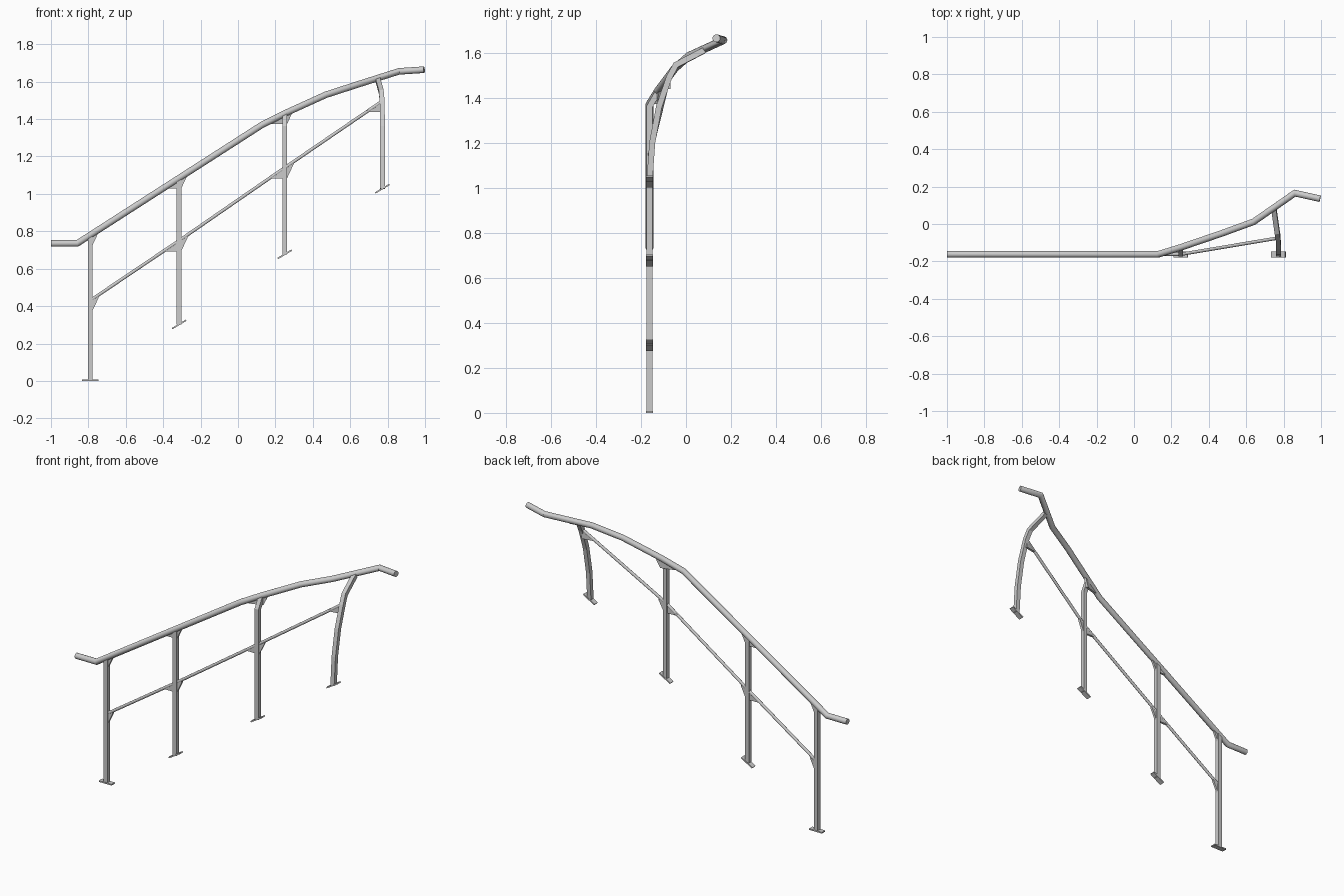
import bpy, bmesh, math
from mathutils import Vector, Matrix

if "Cube" in bpy.data.objects:
    bpy.data.objects.remove(bpy.data.objects["Cube"])


def finish(bm, name, smooth=False):
    bmesh.ops.recalc_face_normals(bm, faces=bm.faces)
    me = bpy.data.meshes.new(name)
    bm.to_mesh(me)
    bm.free()
    ob = bpy.data.objects.new(name, me)
    bpy.context.collection.objects.link(ob)
    if smooth:
        bpy.ops.object.select_all(action='DESELECT')
        ob.select_set(True)
        bpy.context.view_layer.objects.active = ob
        bpy.ops.object.shade_smooth_by_angle(angle=math.radians(40))
    return ob


def sweep(name, path, radius, sides, smooth=False):
    """Sweep a regular section along a path with mitred corners."""
    pts = [Vector(p) for p in path]
    dirs = [(b - a).normalized() for a, b in zip(pts, pts[1:])]
    u = Vector((0, 1, 0)).cross(dirs[0]).normalized()
    v = dirs[0].cross(u)
    ring = []
    for i in range(sides):
        a = math.tau * (i + 0.5) / sides
        ring.append(pts[0] + (u * math.cos(a) + v * math.sin(a)) * radius)
    bm = bmesh.new()
    rows = [[bm.verts.new(p) for p in ring]]
    for i, d in enumerate(dirs):
        n = (d + dirs[i + 1]).normalized() if i + 1 < len(dirs) else d
        ring = [p + d * ((pts[i + 1] - p).dot(n) / d.dot(n)) for p in ring]
        rows.append([bm.verts.new(p) for p in ring])
    for a, b in zip(rows, rows[1:]):
        for i in range(sides):
            j = (i + 1) % sides
            bm.faces.new((a[i], a[j], b[j], b[i]))
    bm.faces.new(rows[0])
    bm.faces.new(rows[-1])
    return finish(bm, name, smooth)


def gusset(name, at, profile, heading=0.0, depth=0.014):
    """Thin triangular bracket between a post and a sloping rail."""
    bm = bmesh.new()
    face = bm.faces.new([bm.verts.new((x, -depth / 2, z)) for x, z in profile])
    res = bmesh.ops.extrude_face_region(bm, geom=[face])
    moved = [g for g in res['geom'] if isinstance(g, bmesh.types.BMVert)]
    bmesh.ops.translate(bm, vec=(0, depth, 0), verts=moved)
    bm.transform(Matrix.Translation(at) @ Matrix.Rotation(heading, 4, 'Z'))
    return finish(bm, name)


def foot(name, at, tilt):
    bm = bmesh.new()
    bmesh.ops.create_cube(bm, size=1)
    bm.transform(Matrix.Translation(at) @ Matrix.Rotation(-tilt, 4, 'Y')
                 @ Matrix.Diagonal((0.088, 0.032, 0.008, 1)))
    return finish(bm, name)


Y = -0.162

# Round handrail with level ends and a turn at the top
sweep("handrail", [(-1, Y, 0.735), (-0.86, Y, 0.735), (0.13, Y, 1.37),
                   (0.25, -0.125, 1.43), (0.47, -0.05, 1.53),
                   (0.64, 0.012, 1.585), (0.86, 0.165, 1.655),
                   (0.995, 0.135, 1.664)], 0.0175, 16, True)

# Thin lower rail
sweep("lower_rail", [(-0.79, Y, 0.43), (-0.315, Y, 0.75), (0.25, Y, 1.14),
                     (0.77, -0.075, 1.495)], 0.009, 12, True)

# Square posts; the last two lean out to meet the turning handrail
posts = [
    [(-0.79, Y, 0.004), (-0.79, Y, 0.775)],
    [(-0.315, Y, 0.302), (-0.315, Y, 1.08)],
    [(0.25, Y, 0.677), (0.25, Y, 1.36), (0.25, -0.125, 1.425)],
    [(0.772, Y, 1.028), (0.772, -0.15, 1.2), (0.772, -0.12, 1.36),
     (0.771, -0.075, 1.49), (0.766, -0.045, 1.545), (0.748, 0.08, 1.61)],
]
for i, path in enumerate(posts, 1):
    sweep(f"post_{i}", path, 0.0185, 4)
    foot(f"foot_plate_{i}", path[0], 0 if i == 1 else math.radians(31))

# Brackets under both rails
left = [(-0.085, -0.05), (-0.075, -0.057), (0, -0.057), (0, 0)]
right = [(0, 0), (0, -0.055), (0.012, -0.055), (0.045, 0.015), (0.045, 0.03)]
for name, at, shape, turn in [
    ("upper_1_right", (-0.79, Y, 0.78), right, 0),
    ("upper_2_left", (-0.315, Y, 1.085), left, 0),
    ("upper_2_right", (-0.315, Y, 1.085), right, 0),
    ("upper_3_left", (0.25, -0.125, 1.43), left, 0.28),
    ("upper_3_right", (0.25, -0.125, 1.43), right, 0.33),
    ("lower_1_right", (-0.79, Y, 0.43), right, 0),
    ("lower_2_left", (-0.315, Y, 0.75), left, 0),
    ("lower_2_right", (-0.315, Y, 0.75), right, 0),
    ("lower_3_left", (0.25, Y, 1.14), left, 0),
    ("lower_3_right", (0.25, Y, 1.14), right, 0.17),
    ("lower_4_left", (0.77, -0.075, 1.495), left, 0.17),
]:
    gusset("bracket_" + name, at, shape, turn)
